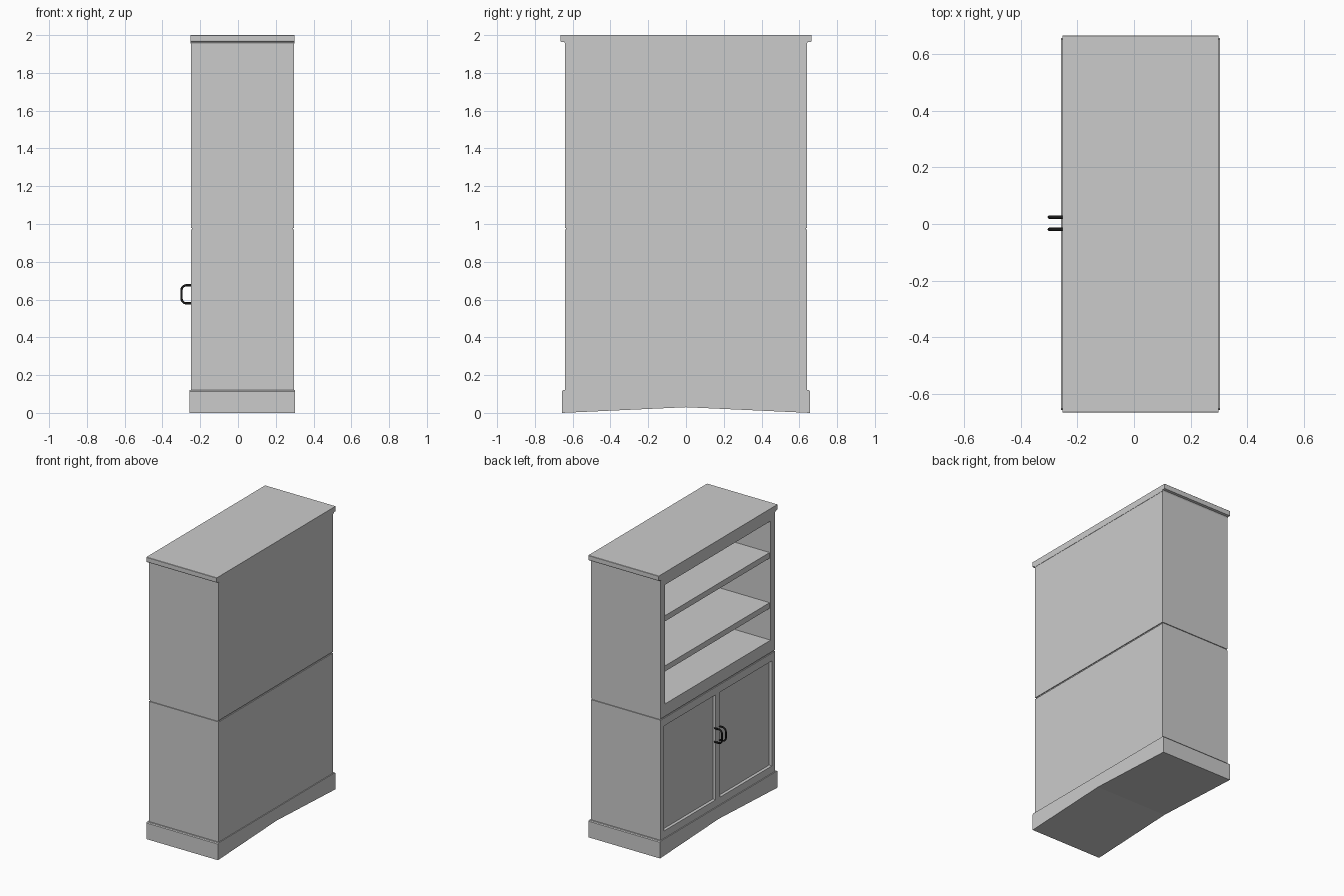
import bpy, bmesh, math
from mathutils import Vector

if "Cube" in bpy.data.objects:
    bpy.data.objects.remove(bpy.data.objects["Cube"])

XF, XB, YS = -0.25, 0.297, 0.64   # front plane, back plane, half width


def mesh_object(name, bm):
    bmesh.ops.recalc_face_normals(bm, faces=bm.faces)
    me = bpy.data.meshes.new(name)
    bm.to_mesh(me)
    bm.free()
    ob = bpy.data.objects.new(name, me)
    bpy.context.collection.objects.link(ob)
    return ob


def box(name, x, y, z, bevel=0):
    bm = bmesh.new()
    bmesh.ops.create_cube(bm, size=1)
    for v in bm.verts:
        v.co = [(r[0] + r[1]) / 2 + c * (r[1] - r[0]) for c, r in zip(v.co, (x, y, z))]
    ob = mesh_object(name, bm)
    if bevel:
        m = ob.modifiers.new("bevel", 'BEVEL')
        m.width, m.segments = bevel, 1
    return ob


def extrude_x(name, profile, x0, x1):
    """Extrude a (y, z) outline along x."""
    bm = bmesh.new()
    face = bm.faces.new([bm.verts.new((x0, y, z)) for y, z in profile])
    ext = bmesh.ops.extrude_face_region(bm, geom=[face])
    bmesh.ops.translate(bm, vec=(x1 - x0, 0, 0),
                        verts=[g for g in ext["geom"] if isinstance(g, bmesh.types.BMVert)])
    return mesh_object(name, bm)


def both(y0, y1):
    return (("left", (y0, y1)), ("right", (-y1, -y0)))


# plinth with a shallow peaked underside
extrude_x("plinth", [(-0.657, 0), (0, 0.03), (0.657, 0), (0.657, 0.114),
                     (0.652, 0.12), (-0.652, 0.12), (-0.657, 0.114)], -0.257, 0.303)

# top board with small stepped moulding at the ends
prof = [(0.64, 1.955), (0.645, 1.963), (0.663, 1.965), (0.665, 1.972), (0.665, 1.998), (0.663, 2.0)]
extrude_x("top_board", prof + [(-y, z) for y, z in reversed(prof)], XF - 0.002, XB + 0.002)

# upper open case
for side, y in both(0.59, YS):
    box("upper_side_" + side, (XF, XB), y, (0.98, 1.957))
box("upper_back", (XB - 0.02, XB), (-0.59, 0.59), (0.98, 1.957))
box("upper_floor", (XF, XB - 0.02), (-0.59, 0.59), (0.98, 1.067))
box("upper_header", (XF, XB - 0.02), (-0.59, 0.59), (1.91, 1.957))
for i, z in enumerate((1.33, 1.685)):
    box(f"shelf_{i + 1}", (XF + 0.008, XB - 0.02), (-0.59, 0.59), (z - 0.04, z))

# groove between the two cases
box("groove_strip", (XF + 0.006, XB - 0.006), (-YS + 0.006, YS - 0.006), (0.965, 0.985))

# lower closed case
for side, y in both(0.605, YS):
    box("lower_side_" + side, (XF, XB), y, (0.115, 0.97))
box("lower_back", (XB - 0.02, XB), (-0.605, 0.605), (0.115, 0.97))
box("lower_top_rail", (XF, XB - 0.02), (-0.605, 0.605), (0.915, 0.97))
box("lower_bottom_rail", (XF, XB - 0.02), (-0.605, 0.605), (0.115, 0.172))

# doors: recessed panel and meeting stile
for side, y in both(0.001, 0.025):
    box("door_stile_" + side, (XF, XF + 0.04), y, (0.172, 0.915))
for side, y in both(0.001, 0.605):
    box("door_panel_" + side, (XF + 0.022, XF + 0.04), y, (0.172, 0.915))

# black bow handles
black = bpy.data.materials.new("black_metal")
black.diffuse_color = (0.01, 0.01, 0.01, 1)
black.use_nodes = True
black.node_tree.nodes["Principled BSDF"].inputs["Base Color"].default_value = black.diffuse_color
xo, z0, z1, r = -0.299, 0.58, 0.676, 0.026
path = [(XF + 0.01, z0)]
for cz, start in ((z0 + r, 270), (z1 - r, 180)):
    for k in range(6):
        a = math.radians(start - 18 * k)
        path.append((xo + r + r * math.cos(a), cz + r * math.sin(a)))
path.append((XF + 0.01, z1))


def handle(name, y, radius=0.006, sides=12):
    bm = bmesh.new()
    rings = []
    for i, p in enumerate(path):
        a, b = path[max(i - 1, 0)], path[min(i + 1, len(path) - 1)]
        t = Vector((b[0] - a[0], 0, b[1] - a[1])).normalized()
        n = Vector((-t.z, 0, t.x))
        rings.append([bm.verts.new(Vector((p[0], y, p[1])) + radius * (
            n * math.cos(s * math.tau / sides) + Vector((0, 1, 0)) * math.sin(s * math.tau / sides)))
            for s in range(sides)])
    for A, B in zip(rings, rings[1:]):
        for s in range(sides):
            q = (s + 1) % sides
            bm.faces.new((A[s], A[q], B[q], B[s]))
    bm.faces.new(rings[0])
    bm.faces.new(rings[-1])
    ob = mesh_object(name, bm)
    ob.data.materials.append(black)
    for f in ob.data.polygons:
        f.use_smooth = len(f.vertices) == 4


handle("handle_left", 0.024)
handle("handle_right", -0.019)
